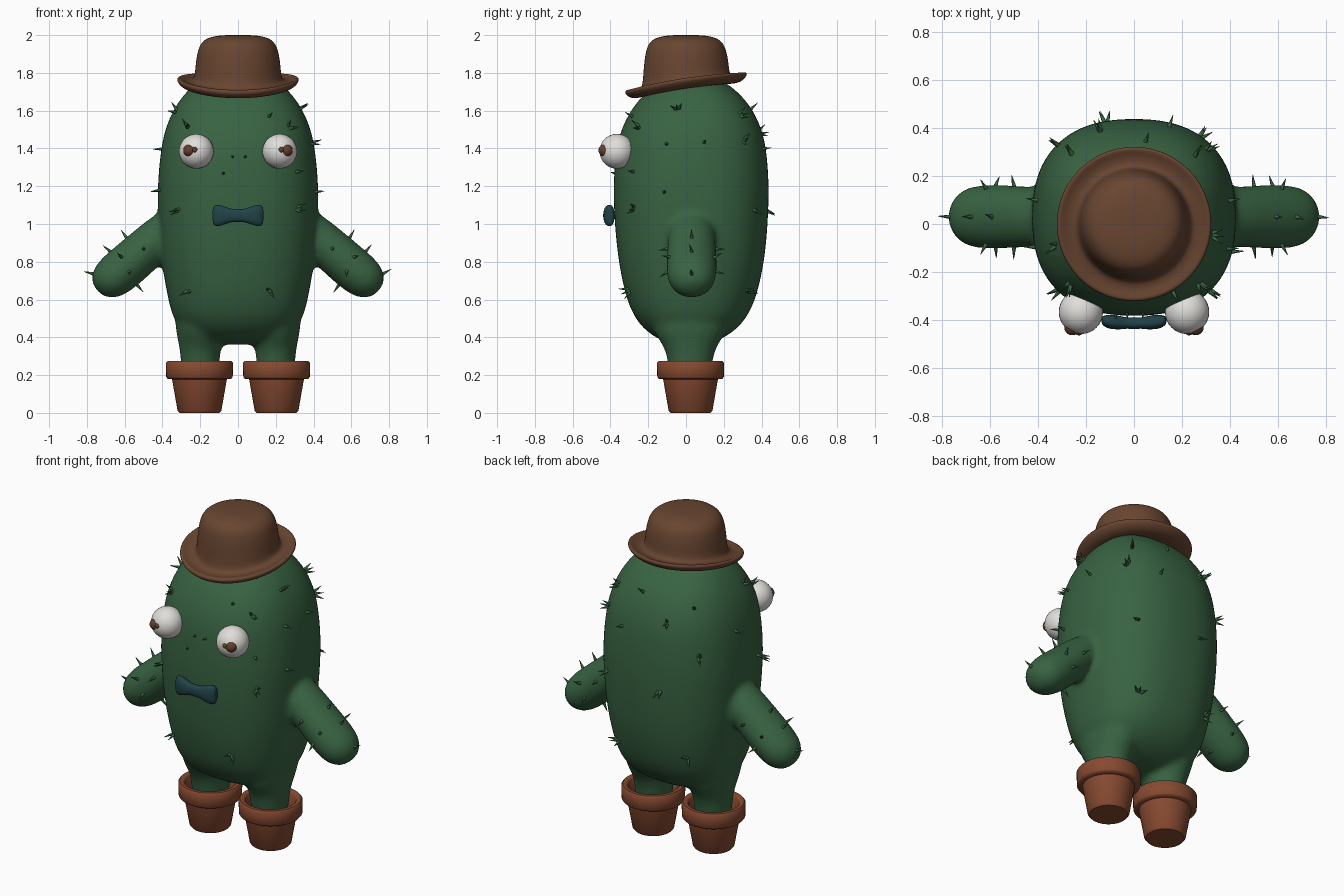
import bpy, bmesh, math, random
from mathutils import Vector, Matrix

if "Cube" in bpy.data.objects:
    bpy.data.objects.remove(bpy.data.objects["Cube"])
random.seed(4)


def material(name, rgb):
    m = bpy.data.materials.new(name)
    m.use_nodes = True
    m.diffuse_color = (*rgb, 1)
    m.node_tree.nodes["Principled BSDF"].inputs["Base Color"].default_value = (*rgb, 1)
    return m


GREEN = material("cactus green", (0.04, 0.125, 0.055))
FELT = material("felt brown", (0.14, 0.06, 0.03))
CLAY = material("terracotta", (0.24, 0.068, 0.03))
WHITE = material("eye white", (0.75, 0.73, 0.70))
PUPIL = material("pupil brown", (0.13, 0.05, 0.025))
TEAL = material("dark teal", (0.015, 0.055, 0.065))
X, Y, Z = Vector((1, 0, 0)), Vector((0, 1, 0)), Vector((0, 0, 1))


def loft(bm, rings, segs=24, power=2.0):
    """Skin a closed tube over rings of (centre, half axis u, half axis v)."""
    def bend(t):
        return math.copysign(abs(t) ** (2 / power), t)
    loops = []
    for c, u, v in rings:
        angles = [2 * math.pi * i / segs for i in range(segs)]
        loops.append([bm.verts.new(c + u * bend(math.cos(a)) + v * bend(math.sin(a)))
                      for a in angles])
    for a, b in zip(loops, loops[1:]):
        for i in range(segs):
            j = (i + 1) % segs
            bm.faces.new((a[i], a[j], b[j], b[i]))
    bm.faces.new(loops[0])
    bm.faces.new(loops[-1])


def finish(name, bm, mat, angle=180):
    bmesh.ops.recalc_face_normals(bm, faces=bm.faces)
    mesh = bpy.data.meshes.new(name)
    bm.to_mesh(mesh)
    bm.free()
    mesh.materials.append(mat)
    ob = bpy.data.objects.new(name, mesh)
    bpy.context.collection.objects.link(ob)
    bpy.ops.object.select_all(action="DESELECT")
    ob.select_set(True)
    bpy.context.view_layer.objects.active = ob
    bpy.ops.object.shade_smooth_by_angle(angle=math.radians(angle))
    return ob


def lathe(bm, profile, centre=Vector((0, 0, 0)), segs=48):
    loft(bm, [(centre + Z * z, X * r, Y * r) for r, z in profile], segs)


def ball(bm, centre, r, segs=32):
    bmesh.ops.create_uvsphere(bm, u_segments=segs, v_segments=segs // 2, radius=r,
                              matrix=Matrix.Translation(centre) @ Matrix.Rotation(math.pi / 2, 4, "X"))


# Cactus body: trunk, legs and arms melted into one skin
bm = bmesh.new()
trunk = [  # height, half width, front y, back y
    (0.36, 0.12, -0.06, 0.1), (0.39, 0.23, -0.15, 0.19), (0.44, 0.3, -0.22, 0.265),
    (0.5, 0.345, -0.27, 0.32), (0.6, 0.372, -0.318, 0.372), (0.8, 0.408, -0.36, 0.418),
    (1.0, 0.424, -0.38, 0.435), (1.2, 0.43, -0.388, 0.443), (1.4, 0.41, -0.373, 0.428),
    (1.5, 0.388, -0.345, 0.403), (1.6, 0.348, -0.297, 0.36), (1.7, 0.28, -0.215, 0.28),
    (1.77, 0.19, -0.12, 0.18), (1.79, 0.08, -0.04, 0.1)]
loft(bm, [(Vector((0, (f + b) / 2, z)), X * w, Y * (b - f) / 2) for z, w, f, b in trunk],
     32, 2.4)
leg = [(0.1, 0.09, 0.1), (0.27, 0.103, 0.118), (0.34, 0.11, 0.135), (0.4, 0.122, 0.175),
       (0.48, 0.138, 0.22), (0.65, 0.12, 0.2)]
arm = [(0.2, 1.06, 0.1), (0.36, 0.98, 0.108), (0.47, 0.885, 0.113), (0.57, 0.795, 0.118),
       (0.66, 0.72, 0.116), (0.705, 0.682, 0.098), (0.738, 0.655, 0.06), (0.746, 0.648, 0.02)]
slope = Vector((0.65, 0, 0.76))
for s in (-1, 1):
    loft(bm, [(Vector((s * 0.2, 0.022, z)), X * w, Y * d) for z, w, d in leg])
    side = Vector((s * slope.x, 0, slope.z))
    loft(bm, [(Vector((s * x, 0.03, z)), side * r, Y * r * 1.14) for x, z, r in arm])
body = finish("cactus_body", bm, GREEN)
body.modifiers.new("round", "SUBSURF").levels = 2
melt = body.modifiers.new("melt", "REMESH")
melt.mode, melt.voxel_size, melt.use_smooth_shade = "VOXEL", 0.016, True
relax = body.modifiers.new("relax", "SMOOTH")
relax.factor, relax.iterations = 0.5, 8

# Thorns: small cones set on the skin, in tufts and singly
tufts = [(-0.37, -0.1, 1.62), (0.36, -0.05, 1.63), (-0.3, -0.28, 1.53), (0.3, -0.28, 1.53),
         (0.34, -0.31, 1.08), (-0.34, -0.31, 1.08), (-0.31, -0.3, 0.63), (0.18, -0.33, 0.64),
         (0.3, 0.33, 1.62), (-0.3, 0.33, 1.6), (0.35, 0.36, 1.46), (0.3, 0.4, 1.08),
         (-0.34, 0.36, 1.3), (-0.15, 0.44, 1.5), (-0.12, 0.44, 1.08), (0.25, 0.35, 0.63),
         (-0.25, 0.35, 0.65)]
singles = [(0.34, -0.31, 1.28), (0.17, -0.3, 1.58), (0.42, -0.11, 1.43), (0.43, -0.12, 1.17),
           (-0.43, -0.1, 1.18), (-0.42, 0.1, 1.4), (0.43, 0.1, 1.44), (-0.03, -0.4, 1.36),
           (0.04, -0.4, 1.36), (-0.08, -0.4, 1.27), (0.15, 0.42, 1.4), (0.05, 0.36, 1.62)]
for s in (-1, 1):  # arm thorns
    singles += [(s * 0.6, 0.03, 0.94), (s * 0.69, 0.03, 0.87), (s * 0.78, 0.03, 0.74),
                (s * 0.52, 0.03, 0.66)]
    singles += [(s * x, y, z) for x, z in ((0.63, 0.84), (0.57, 0.74), (0.5, 0.87))
                for y in (-0.12, 0.19)]
skin = body.evaluated_get(bpy.context.evaluated_depsgraph_get())
bm = bmesh.new()


def thorn(spot, direction, length):
    turn = direction.to_track_quat("Z", "Y").to_matrix().to_4x4()
    move = Matrix.Translation(spot + direction * (length / 2 - 0.012))
    bmesh.ops.create_cone(bm, cap_ends=True, segments=8, radius1=0.011, radius2=0.001,
                          depth=length, matrix=move @ turn)


for group, count in ((tufts, 3), (singles, 1)):
    for guess in group:
        ok, spot, normal, _ = skin.closest_point_on_mesh(Vector(guess))
        for k in range(count):
            jitter = Vector([random.uniform(-1, 1) for _ in range(3)])
            lean = 0.55 if count > 1 else 0.25
            shift = jitter - normal * jitter.dot(normal)
            size = 0.035 if abs(guess[0]) < 0.1 and guess[1] < 0 else 0.062
            thorn(spot + shift * 0.012 * (count - 1) / 2, (normal + shift * lean).normalized(), size)
finish("thorns", bm, GREEN, 60)

# Flower pots worn as shoes
pot = [(0.106, 0.003), (0.116, 0.012), (0.145, 0.178), (0.168, 0.18), (0.176, 0.19),
       (0.178, 0.264), (0.17, 0.274), (0.148, 0.274), (0.14, 0.265), (0.136, 0.19),
       (0.112, 0.06)]
for s, label in ((1, "left"), (-1, "right")):
    bm = bmesh.new()
    lathe(bm, [(r, z - 0.003 if z < 0.1 and r < 0.11 else z) for r, z in pot],
          Vector((s * 0.204, 0.024, 0)))
    finish(label + "_pot", bm, CLAY, 50)

# Bowler hat: turned profile, brim dipping at the front and curling at the sides
hat = [(0.17, 1.72), (0.25, 1.705), (0.295, 1.713), (0.32, 1.735), (0.326, 1.752),
       (0.314, 1.764), (0.287, 1.75), (0.25, 1.748), (0.23, 1.768), (0.226, 1.84),
       (0.216, 1.91), (0.2, 1.955), (0.165, 1.986), (0.1, 1.999), (0.04, 2.0)]
bm = bmesh.new()
lathe(bm, hat, segs=32)
for v in bm.verts:
    weight = min(1, max(0, (1.92 - v.co.z) / 0.15))
    v.co.z += weight * (0.15 * v.co.y + 0.14 * (v.co.x ** 2 - 0.3 * v.co.y ** 2))
finish("bowler_hat", bm, FELT).modifiers.new("round", "SUBSURF").levels = 2

# Bulging eyes with raised pupils
for s, label in ((1, "left"), (-1, "right")):
    centre = Vector((s * 0.221, -0.366, 1.385))
    bm = bmesh.new()
    ball(bm, centre, 0.092)
    finish(label + "_eyeball", bm, WHITE)
    bm = bmesh.new()
    ball(bm, centre + Vector((s * 0.036, -0.064, 0.004)), 0.033, 20)
    ball(bm, centre + Vector((s * 0.008, -0.08, 0.008)), 0.018, 16)
    finish(label + "_pupil", bm, PUPIL)

# Bow tie: one tube pinched in the middle
half = [(0.135, 0.036, 0.012), (0.128, 0.056, 0.022), (0.1, 0.06, 0.032),
        (0.05, 0.04, 0.028), (0.026, 0.034, 0.022)]
bow = [(-x, h, d) for x, h, d in half] + [(0, 0.036, 0.027)] + half[::-1]
bm = bmesh.new()
loft(bm, [(Vector((x, -0.413 + 0.6 * x * x, 1.045)), Z * h, Y * d) for x, h, d in bow], 16, 2.4)
finish("bow_tie", bm, TEAL).modifiers.new("round", "SUBSURF").levels = 2
